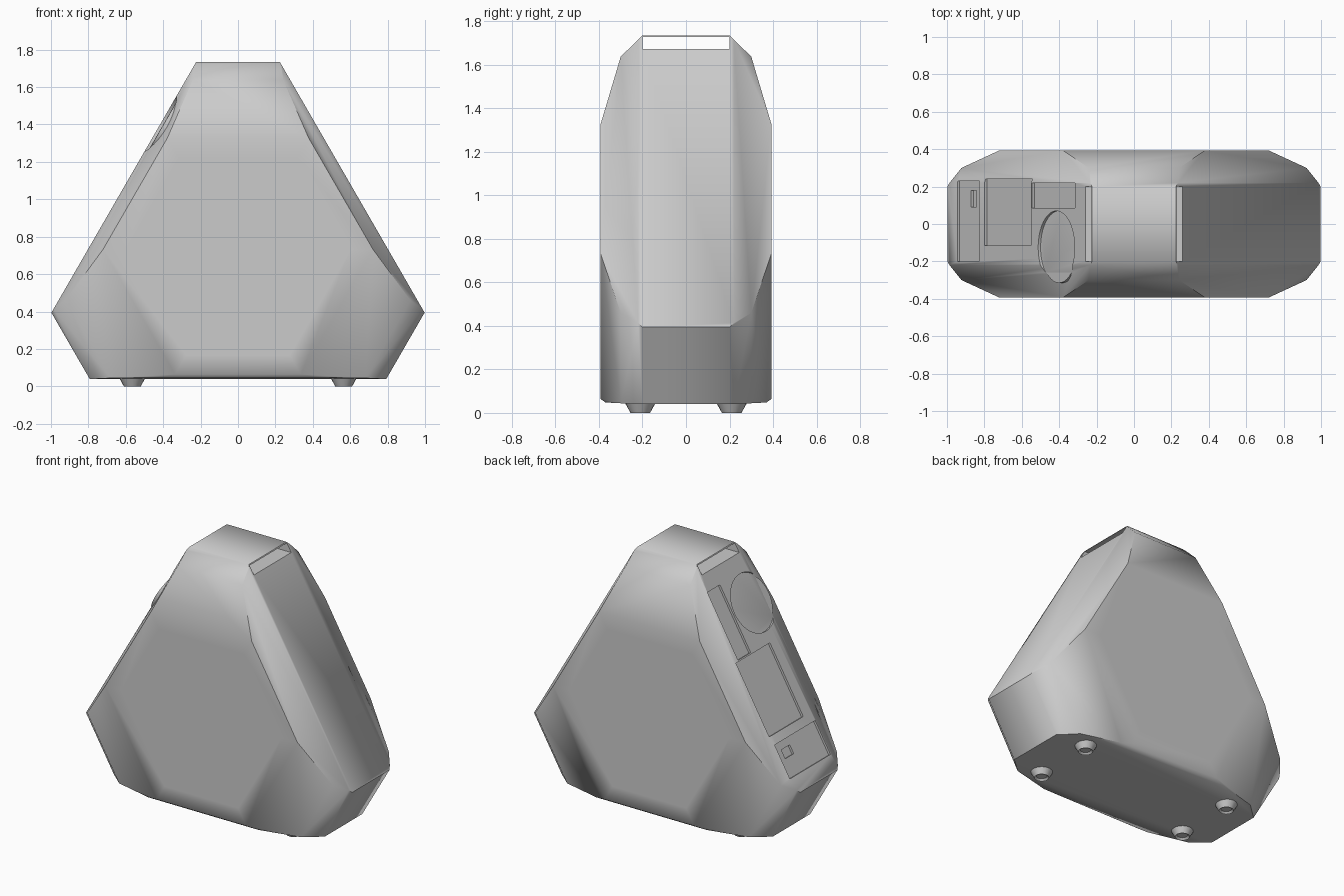
import bpy, bmesh, math
from mathutils import Matrix, Vector

if "Cube" in bpy.data.objects:
    bpy.data.objects.remove(bpy.data.objects["Cube"], do_unlink=True)

grey = bpy.data.materials.new("light_grey")
grey.use_nodes = True
colour = (0.6, 0.6, 0.6, 1)
grey.diffuse_color = colour
grey.node_tree.nodes["Principled BSDF"].inputs["Base Color"].default_value = colour

MID = Vector((0, 0, 0.712))          # centre of the three-cornered body
SLOPE = 0.705                        # distance from centre to the sloping sides


def finish(bm, name, matrix=None):
    bmesh.ops.recalc_face_normals(bm, faces=bm.faces)
    mesh = bpy.data.meshes.new(name)
    bm.to_mesh(mesh)
    bm.free()
    mesh.materials.append(grey)
    obj = bpy.data.objects.new(name, mesh)
    if matrix:
        obj.matrix_world = matrix
    bpy.context.collection.objects.link(obj)
    return obj


def smooth(obj, degrees):
    bpy.ops.object.select_all(action="DESELECT")
    obj.select_set(True)
    bpy.context.view_layer.objects.active = obj
    bpy.ops.object.shade_smooth_by_angle(angle=math.radians(degrees))


def box(name, size, matrix):
    bm = bmesh.new()
    bmesh.ops.create_cube(bm, size=1, matrix=Matrix.Diagonal((*size, 1)))
    return finish(bm, name, matrix)


def disc(name, radius, depth, matrix):
    bm = bmesh.new()
    bmesh.ops.create_cone(bm, cap_ends=True, segments=40, radius1=radius,
                          radius2=radius, depth=depth)
    return finish(bm, name, matrix)


def cut(obj, cutter):
    cutter.hide_render = True
    mod = obj.modifiers.new("cut", "BOOLEAN")
    mod.operation = "DIFFERENCE"
    mod.solver = "EXACT"
    mod.object = cutter
    bpy.context.view_layer.objects.active = obj
    bpy.ops.object.modifier_apply(modifier=mod.name)
    bpy.data.objects.remove(cutter, do_unlink=True)


def slice_off(bm, point, normal):
    geom = bm.verts[:] + bm.edges[:] + bm.faces[:]
    res = bmesh.ops.bisect_plane(bm, geom=geom, dist=1e-5, plane_co=point,
                                 plane_no=normal, clear_outer=True)
    edges = [e for e in res["geom_cut"]
             if isinstance(e, bmesh.types.BMEdge) and e.is_boundary]
    if edges:
        bmesh.ops.contextual_create(bm, geom=edges)


def carve(bm, angle, profile):
    """Slice one side; profile runs outwards as (distance, half depth)."""
    a = math.radians(angle)
    out = Vector((math.cos(a), 0, math.sin(a)))
    slice_off(bm, MID + out * profile[-1][0], out)
    for (d0, y0), (d1, y1) in zip(profile, profile[1:]):
        for s in (1, -1):
            normal = out * (y0 - y1) + Vector((0, s * (d1 - d0), 0))
            slice_off(bm, MID + out * d0 + Vector((0, s * y0, 0)), normal.normalized())


# Body: a block sliced into a triangle with three cut, tapered corners
bm = bmesh.new()
bmesh.ops.create_cube(bm, size=1, matrix=Matrix.Translation(MID)
                      @ Matrix.Diagonal((4, 0.785, 4, 1)))
for angle in (90, -30, 210):
    carve(bm, angle, [(0.615, 0.3925), (0.925, 0.3), (1.023, 0.2)])
for angle in (30, 150):
    carve(bm, angle, [(0.635, 0.3925), (SLOPE, 0.22)])
carve(bm, -90, [(0.648, 0.3925), (0.664, 0.37), (0.672, 0.22)])
bm.normal_update()
panels = [f for f in bm.faces if abs(f.normal.y) > 0.999]
bmesh.ops.inset_individual(bm, faces=panels, thickness=0.12)
body = finish(bm, "body")

# Carry slot passing under the top
cut(body, box("slot_cutter", (1.2, 0.4, 0.056), Matrix.Translation((0, 0, 1.7))))


def on_slope(x, y, lift=0):
    """Frame on the -x slope: local x runs up the slope, z points out."""
    z = MID.z + 2 * (SLOPE + x * math.cos(math.radians(30)))
    return (Matrix.Translation((x, y, z)) @ Matrix.Rotation(math.radians(-60), 4, "Y")
            @ Matrix.Translation((0, 0, lift)))


# Rear recesses: x range, y range, depth
recesses = {
    "power_recess": (-0.945, -0.83, -0.2, 0.23, 0.015),
    "socket": (-0.885, -0.855, 0.09, 0.18, 0.03),
    "port_recess": (-0.8, -0.55, -0.115, 0.24, 0.015),
    "card_recess": (-0.545, -0.315, 0.085, 0.22, 0.015),
}
for name, (x0, x1, y0, y1, depth) in recesses.items():
    cut(body, box(name, (2 * (x1 - x0), y1 - y0, 2 * depth),
                  on_slope((x0 + x1) / 2, (y0 + y1) / 2)))

# Round fan recess with a flat cover in it
cut(body, disc("fan_cutter", 0.195, 0.03, on_slope(-0.415, -0.125)))
fan = disc("fan_cover", 0.19, 0.05, on_slope(-0.415, -0.125, -0.041))
smooth(body, 57)
smooth(fan, 35)

# Feet: hollow tapered studs
for x in (-0.565, 0.565):
    for y in (-0.21, 0.21):
        bm = bmesh.new()
        bmesh.ops.create_cone(bm, cap_ends=True, segments=20, radius1=0.045,
                              radius2=0.07, depth=0.045)
        bm.normal_update()
        base = min(bm.faces, key=lambda f: f.calc_center_median().z)
        bmesh.ops.inset_individual(bm, faces=[base], thickness=0.012)
        bmesh.ops.translate(bm, verts=base.verts, vec=(0, 0, 0.012))
        name = ("left" if x > 0 else "right") + ("_front" if y < 0 else "_back") + "_foot"
        smooth(finish(bm, name, Matrix.Translation((x, y, 0.0225))), 35)
